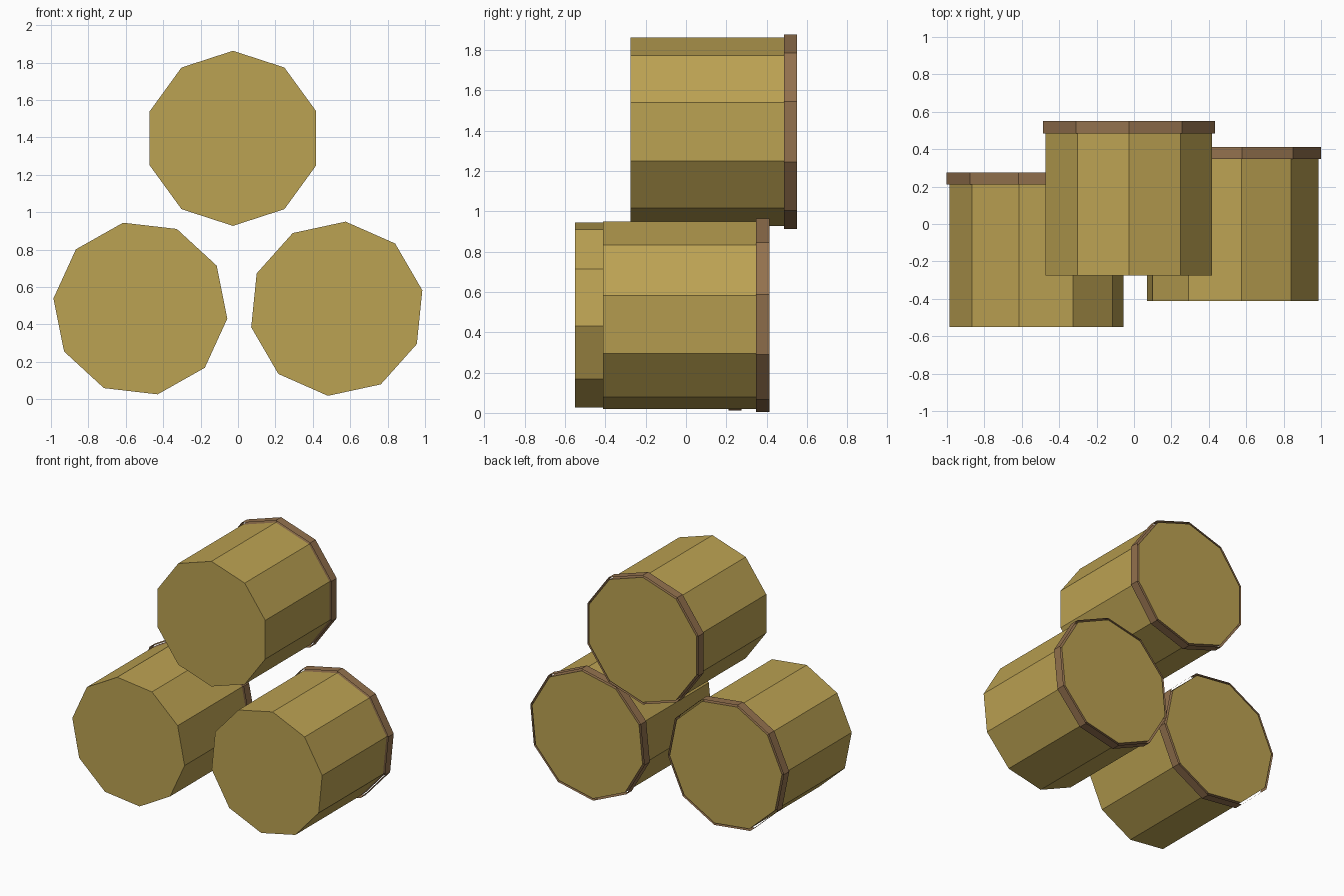
import bpy, bmesh
from math import sin, cos, radians, tau

cube = bpy.data.objects.get("Cube")
if cube:
    bpy.data.objects.remove(cube)

SIDES = 10
LENGTH = 0.825
BAND_WIDTH = 0.065
LOG_RADIUS = 0.468
BAND_RADIUS = 0.483


def make_material(name, rgb):
    mat = bpy.data.materials.new(name)
    mat.use_nodes = True
    color = (*rgb, 1.0)
    mat.diffuse_color = color
    mat.node_tree.nodes["Principled BSDF"].inputs["Base Color"].default_value = color
    return mat


straw = make_material("straw yellow", (0.50, 0.36, 0.085))
brown = make_material("bark brown", (0.29, 0.165, 0.075))


def ring(bm, radius, y, turn):
    return [bm.verts.new((radius * cos(turn + tau * i / SIDES), y,
                          radius * sin(turn + tau * i / SIDES)))
            for i in range(SIDES)]


def wall(bm, front, back, slot=0):
    for i in range(SIDES):
        j = (i + 1) % SIDES
        face = bm.faces.new((front[i], front[j], back[j], back[i]))
        face.material_index = slot


def finish(bm, name, location, materials):
    mesh = bpy.data.meshes.new(name)
    bm.to_mesh(mesh)
    bm.free()
    for mat in materials:
        mesh.materials.append(mat)
    obj = bpy.data.objects.new(name, mesh)
    obj.location = location
    bpy.context.collection.objects.link(obj)


def make_log(name, x, y, z, degrees):
    turn = radians(degrees)
    band_start = LENGTH - BAND_WIDTH

    # Closed log body, brown where the band wraps it
    bm = bmesh.new()
    rings = [ring(bm, LOG_RADIUS, d, turn) for d in (0, band_start, LENGTH)]
    wall(bm, rings[0], rings[1])
    wall(bm, rings[1], rings[2], 1)
    bm.faces.new(rings[0][::-1])
    bm.faces.new(rings[2])
    bmesh.ops.recalc_face_normals(bm, faces=bm.faces)
    finish(bm, name, (x, y, z), (straw, brown))

    # Thin open band around the back end
    bm = bmesh.new()
    wall(bm, ring(bm, BAND_RADIUS, band_start, turn), ring(bm, BAND_RADIUS, LENGTH, turn))
    bmesh.ops.reverse_faces(bm, faces=bm.faces)
    bm.normal_update()
    # Make every band face point away from the axis
    flip = [f for f in bm.faces
            if f.normal.x * f.calc_center_median().x + f.normal.z * f.calc_center_median().z < 0]
    bmesh.ops.reverse_faces(bm, faces=flip)
    finish(bm, name + "_band", (x, y, z), (brown,))


# Stack of three logs, each turned a little differently
make_log("top_log", -0.027, -0.275, 1.395, 90)
make_log("right_log", -0.522, -0.55, 0.485, 101.4)
make_log("left_log", 0.528, -0.412, 0.484, 84.2)
